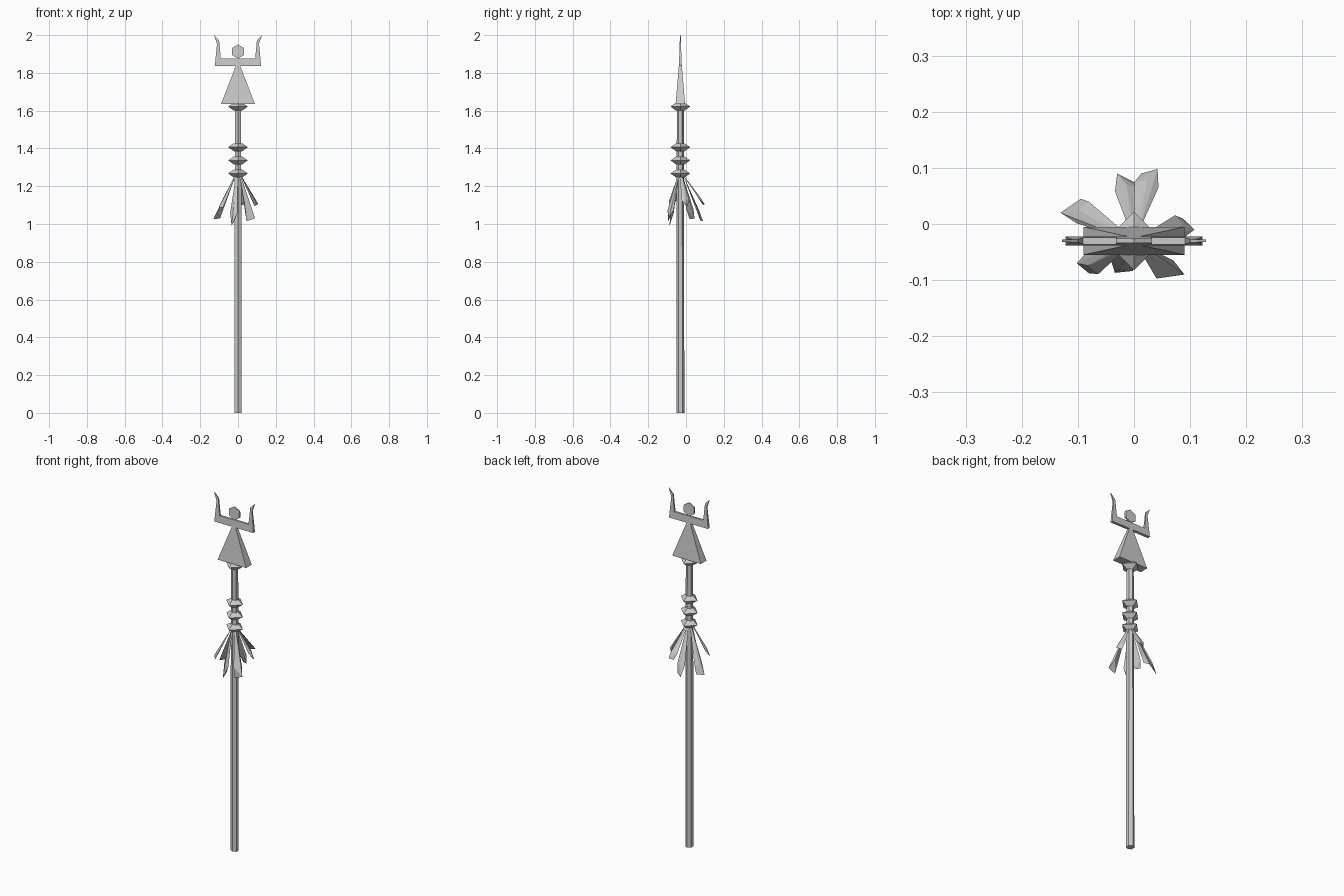
import bpy, bmesh, math
from mathutils import Vector

if "Cube" in bpy.data.objects:
    bpy.data.objects.remove(bpy.data.objects["Cube"])

CY = -0.03  # depth of the staff axis


def finish(name, bm):
    bmesh.ops.recalc_face_normals(bm, faces=bm.faces[:])
    me = bpy.data.meshes.new(name)
    bm.to_mesh(me)
    bm.free()
    ob = bpy.data.objects.new(name, me)
    bpy.context.collection.objects.link(ob)
    return ob


def lathe(name, profile, sides):
    """Stack of rings (radius, z) about the staff axis, first corner facing front."""
    bm = bmesh.new()
    rings = []
    for r, z in profile:
        rings.append([bm.verts.new((r * math.sin(math.tau * i / sides),
                                    CY - r * math.cos(math.tau * i / sides), z))
                      for i in range(sides)])
    for a, b in zip(rings, rings[1:]):
        for i in range(sides):
            j = (i + 1) % sides
            bm.faces.new((a[i], a[j], b[j], b[i]))
    bm.faces.new(rings[0][::-1])
    bm.faces.new(rings[-1])
    return finish(name, bm)


def half_depth(z):
    """Blade thins from the skirt hem up to the hand tips."""
    for (z0, d0), (z1, d1) in zip(DEPTHS, DEPTHS[1:]):
        if z <= z1:
            return d0 + (d1 - d0) * (z - z0) / (z1 - z0)
    return DEPTHS[-1][1]


DEPTHS = [(1.635, 0.025), (1.836, 0.008), (1.878, 0.006), (2.0, 0.002)]


def slab(name, outline):
    """Front outline (x, z) given depth by height."""
    bm = bmesh.new()
    front = [bm.verts.new((x, CY - half_depth(z), z)) for x, z in outline]
    back = [bm.verts.new((x, CY + half_depth(z), z)) for x, z in outline]
    bm.faces.new(front)
    bm.faces.new(back[::-1])
    n = len(outline)
    for i in range(n):
        j = (i + 1) % n
        bm.faces.new((front[i], back[i], back[j], front[j]))
    return finish(name, bm)


# Shaft
lathe("shaft", [(0.021, 0.0), (0.02, 1.25), (0.018, 1.63)], 6)

# Four-sided collars
for k, z in enumerate((1.268, 1.337, 1.407, 1.622)):
    lathe(f"collar_{k + 1}", [(0.022, z - 0.022), (0.052, z), (0.022, z + 0.02)], 4)

# Figure finial: skirt, arm bar, head
slab("skirt", [(-0.09, 1.635), (0.09, 1.635), (0.012, 1.836), (0.01, 1.85), (-0.01, 1.85), (-0.012, 1.836)])
slab("arm_bar", [(-0.122, 1.836), (0.122, 1.836), (0.119, 1.876), (-0.119, 1.876)])
slab("head", [(0.037 * math.sin(i * math.pi / 3), 1.913 + 0.037 * math.cos(i * math.pi / 3))
              for i in range(6)])

# Raised forearms with outward hands
for name, s in (("left_forearm", -1), ("right_forearm", 1)):
    slab(name, [(s * x, z) for x, z in
                ((0.091, 1.876), (0.119, 1.876), (0.111, 1.955), (0.128, 2.0), (0.1, 1.972))])

# Hanging feathers: two blunt tip corners each (x, y, z)
tips = [((-0.131, 0.02, 1.025), (-0.095, 0.045, 1.03)),
        ((-0.03, 0.09, 1.015), (0.0, 0.075, 1.02)),
        ((0.013, 0.09, 1.10), (0.042, 0.098, 1.105)),
        ((0.108, -0.01, 1.105), (0.087, 0.01, 1.095)),
        ((0.09, -0.09, 1.03), (0.045, -0.095, 1.015)),
        ((-0.08, -0.088, 1.085), (-0.102, -0.07, 1.09)),
        ((-0.018, -0.078, 1.02), (-0.034, -0.087, 0.99))]
for k, (p, q) in enumerate(tips):
    p, q = Vector(p), Vector(q)
    mid = (p + q) / 2
    out = Vector((mid.x, mid.y - CY, 0)).normalized()
    side = Vector((-out.y, out.x, 0))
    if (p - q).dot(side) < 0:
        side = -side
    root = Vector((0, CY, 1.26)) + out * 0.015
    body = root.lerp(mid, 0.78)
    pts = [root + side * 0.004, root - side * 0.004, p, q,
           body + side * 0.022, body - side * 0.022,
           body + out * 0.009, body - out * 0.004]
    bm = bmesh.new()
    for v in pts:
        bm.verts.new(v)
    bmesh.ops.convex_hull(bm, input=bm.verts[:])
    finish(f"feather_{k + 1}", bm)
